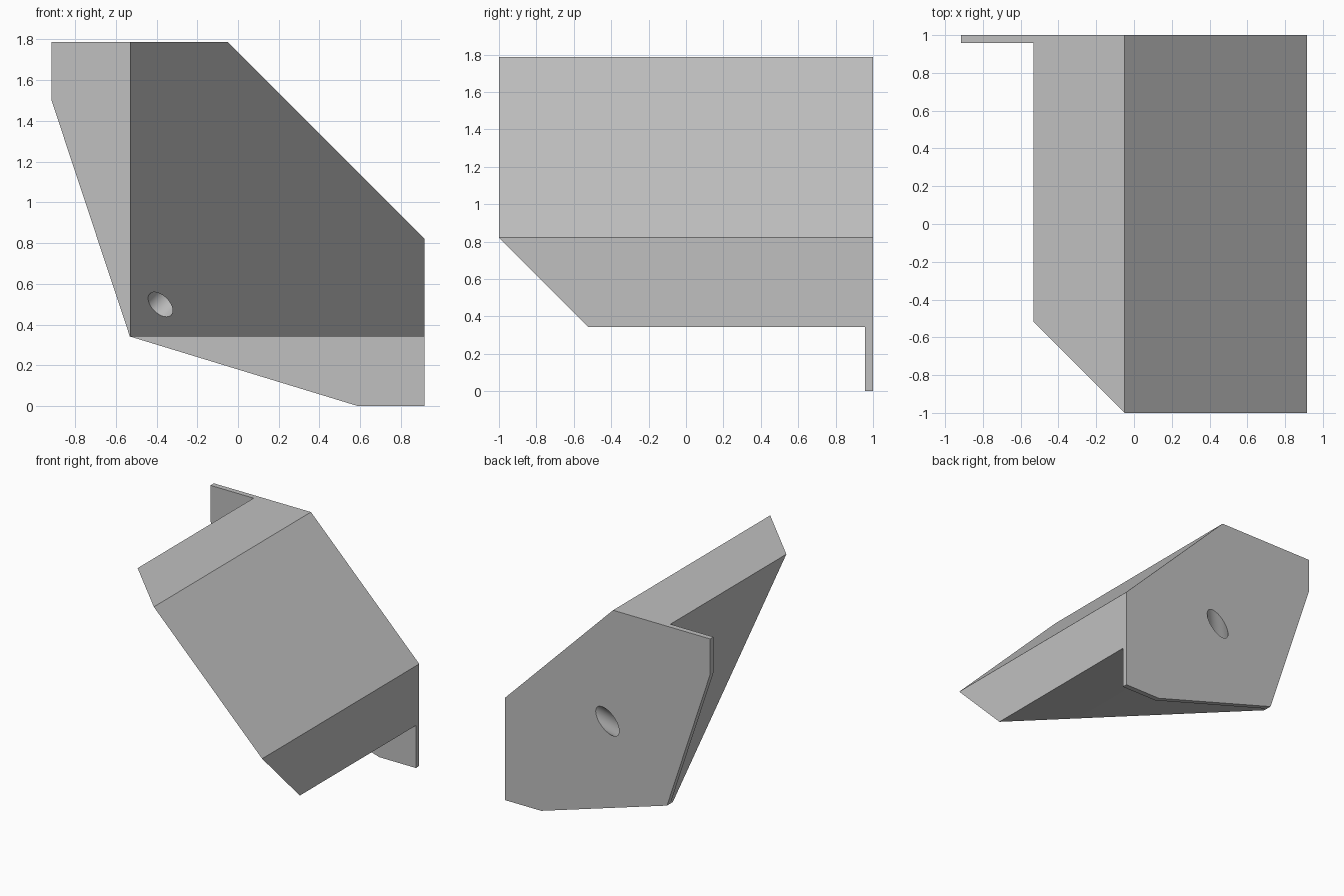
import bpy, bmesh, math
from mathutils import Vector, Matrix

if "Cube" in bpy.data.objects:
    bpy.data.objects.remove(bpy.data.objects["Cube"], do_unlink=True)

grey = bpy.data.materials.new("light grey")
grey.use_nodes = True
colour = (0.53, 0.53, 0.53, 1)
grey.diffuse_color = colour
grey.node_tree.nodes["Principled BSDF"].inputs["Base Color"].default_value = colour

X, TOP, LEFT, BASE = 0.915, 1.787, -0.531, 0.342   # outer limits of the block
BEVEL = 0.822                                      # lower edge of the bevel
PLATE_Y = 0.957                                    # front of the back plate


def make_object(name, bm):
    bmesh.ops.recalc_face_normals(bm, faces=bm.faces[:])
    mesh = bpy.data.meshes.new(name)
    bm.to_mesh(mesh)
    bm.free()
    mesh.materials.append(grey)
    obj = bpy.data.objects.new(name, mesh)
    bpy.context.collection.objects.link(obj)
    return obj


def slice_off(bm, point, normal):
    """Remove everything on the normal side of a plane and cap the cut."""
    cut = bmesh.ops.bisect_plane(bm, geom=bm.verts[:] + bm.edges[:] + bm.faces[:],
                                 plane_co=point, plane_no=normal, clear_outer=True)
    edges = [e for e in cut["geom_cut"] if isinstance(e, bmesh.types.BMEdge)]
    bmesh.ops.contextual_create(bm, geom=edges)


# Block: a box with a bevelled upper edge and an oblique front face
bm = bmesh.new()
bmesh.ops.create_cube(bm, size=1)
bmesh.ops.scale(bm, verts=bm.verts, vec=(X - LEFT, 2, TOP - BASE))
bmesh.ops.translate(bm, verts=bm.verts, vec=((X + LEFT) / 2, 0, (TOP + BASE) / 2))
corner = Vector((X, -1, BEVEL))
slice_off(bm, corner, (1, 0, 1))
slice_off(bm, corner, (-1, -1, -1))
body = make_object("bracket_body", bm)

# Back plate: extruded outline with two pointed wings
outline = [(-X, TOP), (-X, 1.5), (LEFT, BASE), (0.59, 0), (X, 0),
           (X, BEVEL), (X + BEVEL - TOP, TOP)]
bm = bmesh.new()
face = bm.faces.new([bm.verts.new((x, PLATE_Y, z)) for x, z in outline])
side = bmesh.ops.extrude_face_region(bm, geom=[face])["geom"]
bmesh.ops.translate(bm, vec=(0, 1 - PLATE_Y, 0),
                    verts=[v for v in side if isinstance(v, bmesh.types.BMVert)])
plate = make_object("back_plate", bm)

# Diagonal bore, square to the oblique face
bm = bmesh.new()
axis = Vector((1, 1, 1))
turn = axis.to_track_quat('Z', 'Y').to_matrix().to_4x4()
bmesh.ops.create_cone(bm, cap_ends=True, segments=48, radius1=0.074, radius2=0.074,
                      depth=2, matrix=Matrix.Translation((-0.19, 0.81, 0.69)) @ turn)
for f in bm.faces:
    f.smooth = len(f.verts) == 4
cutter = make_object("bore_cutter", bm)
cutter.hide_render = True
cutter.hide_viewport = True

# Join plate and block, then drill the bore
for target, operation in ((plate, 'UNION'), (cutter, 'DIFFERENCE')):
    mod = body.modifiers.new(operation.title(), 'BOOLEAN')
    mod.object = target
    mod.operation = operation
    mod.solver = 'EXACT'
bpy.context.view_layer.update()
graph = bpy.context.evaluated_depsgraph_get()
result = bpy.data.meshes.new_from_object(body.evaluated_get(graph))
body.modifiers.clear()
body.data = result
for helper in (plate, cutter):
    bpy.data.objects.remove(helper, do_unlink=True)

# Keep the outer edges crisp and the bore smooth
bpy.ops.object.select_all(action='DESELECT')
body.select_set(True)
bpy.context.view_layer.objects.active = body
bpy.ops.object.shade_smooth_by_angle(angle=math.radians(30))
